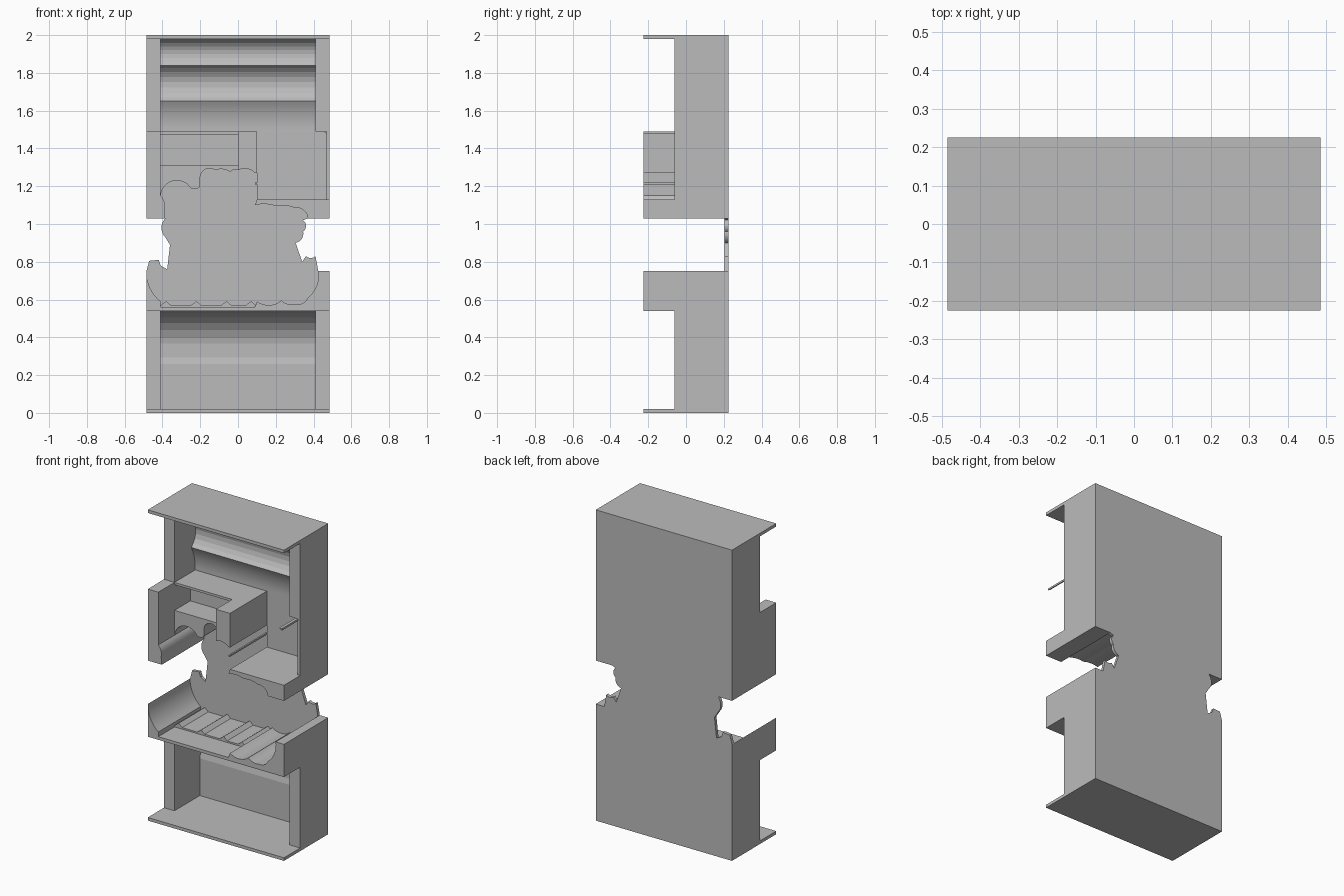
import bpy, bmesh, math
from mathutils import Vector

if "Cube" in bpy.data.objects:
    bpy.data.objects.remove(bpy.data.objects["Cube"], do_unlink=True)

grey = bpy.data.materials.new("plain_grey")
grey.use_nodes = True
COLOUR = (0.5, 0.5, 0.5, 1)
grey.diffuse_color = COLOUR
grey.node_tree.nodes["Principled BSDF"].inputs["Base Color"].default_value = COLOUR

W, INNER = 0.485, 0.41                       # half widths: outside, between walls
FRONT, WALL, PANEL, BACK = -0.225, -0.06, 0.205, 0.225


def arc(a, b, bulge, n=8):
    """Points from a to b (b left out), bowed to the left of a-b by bulge."""
    a, b = Vector(a), Vector(b)
    d = b - a
    side = Vector((-d.y, d.x)).normalized()
    half = d.length / 2
    r = (half * half + bulge * bulge) / (2 * abs(bulge))
    s = math.copysign(1, bulge)
    centre = (a + b) / 2 + side * (bulge - s * r)
    t0 = math.atan2(a.y - centre.y, a.x - centre.x)
    sweep = -s * 4 * math.atan(abs(bulge) / half)
    return [(centre.x + r * math.cos(t0 + sweep * i / n),
             centre.y + r * math.sin(t0 + sweep * i / n)) for i in range(n)]


def bowed(steps):
    """Outline from (u, v, bulge) steps; the bulge bows the edge to the next step."""
    out = []
    for (u, v, k), (u2, v2, _) in zip(steps, steps[1:]):
        out += arc((u, v), (u2, v2), k) if k else [(u, v)]
    return out + [steps[-1][:2]]


def prism(name, outline, lo, hi, axis="y"):
    """Extrude an x-z outline along y, or a y-z outline along x."""
    bm = bmesh.new()
    place = (lambda u, v: (u, lo, v)) if axis == "y" else (lambda u, v: (lo, u, v))
    face = bm.faces.new([bm.verts.new(place(u, v)) for u, v in outline])
    ext = bmesh.ops.extrude_face_region(bm, geom=[face])
    move = Vector((0, hi - lo, 0)) if axis == "y" else Vector((hi - lo, 0, 0))
    bmesh.ops.translate(bm, vec=move, verts=[g for g in ext["geom"] if isinstance(g, bmesh.types.BMVert)])
    bmesh.ops.recalc_face_normals(bm, faces=bm.faces)
    mesh = bpy.data.meshes.new(name)
    bm.to_mesh(mesh)
    bm.free()
    mesh.materials.append(grey)
    obj = bpy.data.objects.new(name, mesh)
    bpy.context.collection.objects.link(obj)
    return obj


def box(name, x0, x1, y0, y1, z0, z1):
    return prism(name, [(x0, z0), (x1, z0), (x1, z1), (x0, z1)], y0, y1)


# Thin back panel with a ragged notch on each side
prism("back_panel", bowed([
    (-W, 0, 0), (W, 0, 0), (W, 0.75, 0), (0.425, 0.75, 0), (0.41, 0.83, 0.01),
    (0.36, 0.83, 0), (0.34, 0.80, 0), (0.305, 0.90, -0.015), (0.345, 0.96, -0.015),
    (0.345, 1.02, 0), (0.37, 1.03, 0), (W, 1.03, 0), (W, 2, 0), (-W, 2, 0),
    (-W, 1.03, 0), (-0.385, 1.03, -0.02), (-0.385, 0.93, 0), (-0.36, 0.89, 0),
    (-0.375, 0.76, 0), (-0.41, 0.78, 0), (-0.42, 0.81, 0), (-0.47, 0.805, 0),
    (-W, 0.75, 0)]), PANEL, BACK)

# End plates and side walls
box("bottom_plate", -W, W, FRONT, PANEL, 0, 0.02)
box("top_plate", -W, W, FRONT, PANEL, 1.98, 2)
for side, x0, x1 in (("right", -W, -INNER), ("left", INNER, W)):
    box(side + "_lower_wall", x0, x1, WALL, PANEL, 0.02, 0.54)
    box(side + "_upper_wall", x0, x1, WALL, PANEL, 1.49, 1.98)

# Curved backs of the lower and upper bays
prism("lower_bay_back", bowed([
    (0.197, 0.02, 0), (0.197, 0.26, -0.075), (0.035, 0.54, 0),
    (PANEL, 0.54, 0), (PANEL, 0.02, 0)]), -INNER, INNER, "x")
prism("upper_bay_back", bowed([
    (0.15, 1.49, -0.012), (0.11, 1.65, -0.055), (0.09, 1.84, -0.04),
    (0.05, 1.98, 0), (PANEL, 1.98, 0), (PANEL, 1.49, 0)]), -INNER, INNER, "x")

# Middle tray with a curved side and scalloped floor
prism("middle_tray", bowed([
    (-W, 0.54, 0), (W, 0.54, 0), (W, 0.75, 0), (0.425, 0.75, 0.02),
    (0.37, 0.61, 0.012), (0.31, 0.575, 0.01), (0.23, 0.595, 0.022),
    (0.10, 0.59, 0), (0.09, 0.56, 0), (-INNER, 0.56, 0), (-INNER, 0.59, 0.02),
    (-W, 0.75, 0)]), FRONT, PANEL)
box("tray_floor", -INNER, 0.09, WALL, PANEL, 0.555, 0.57)
for i, x in enumerate((-0.38, -0.22, -0.06, 0.07)):
    prism("floor_ridge_%d" % (i + 1), [(x - 0.035, 0.565), (x + 0.03, 0.565), (x, 0.592)], WALL, PANEL)

# Upper block: outer cheek
prism("cheek", bowed([
    (-W, 1.03, 0), (-0.385, 1.03, 0), (-0.39, 1.08, -0.01), (-INNER, 1.15, 0),
    (-INNER, 1.49, 0), (-W, 1.49, 0)]), FRONT, PANEL)

# Centre block with an arched underside, a pocket and a ledge above
prism("centre_block", bowed([
    (-INNER, 1.15, 0.06), (-0.25, 1.19, -0.01), (-0.2, 1.20, 0), (-0.2, 1.25, 0.025),
    (-0.12, 1.285, 0.01), (-0.04, 1.275, 0.008), (0, 1.285, 0), (0, 1.31, 0),
    (-INNER, 1.31, 0)]), WALL, PANEL)
box("pocket_back", -INNER, 0, 0.10, PANEL, 1.31, 1.475)
box("pocket_ledge", -INNER, 0, WALL, PANEL, 1.475, 1.49)

# Divider, thin rib and square bay
prism("divider", bowed([
    (0, 1.285, 0.015), (0.09, 1.27, 0), (0.1, 1.27, 0), (0.1, 1.49, 0), (0, 1.49, 0)]), FRONT, PANEL)
box("thin_rib", 0.09, 0.1, FRONT, PANEL, 1.21, 1.22)
prism("shelf", bowed([
    (0.09, 1.10, 0.008), (0.2, 1.095, 0.008), (0.3, 1.085, 0.02), (0.37, 1.03, 0),
    (W, 1.03, 0), (W, 1.13, 0), (0.1, 1.13, 0)]), FRONT, PANEL)
box("bay_back", 0.1, 0.465, 0.15, PANEL, 1.13, 1.49)
box("bay_wall", 0.465, W, WALL, PANEL, 1.13, 1.49)
prism("corner_sliver", [(0.45, 1.49), (0.47, 1.478), (0.47, 1.49)], FRONT, WALL)

# Keep creases crisp, smooth the curves
for obj in bpy.context.scene.objects:
    obj.select_set(obj.type == "MESH")
    if obj.type == "MESH":
        bpy.context.view_layer.objects.active = obj
bpy.ops.object.shade_smooth_by_angle(angle=math.radians(10))
